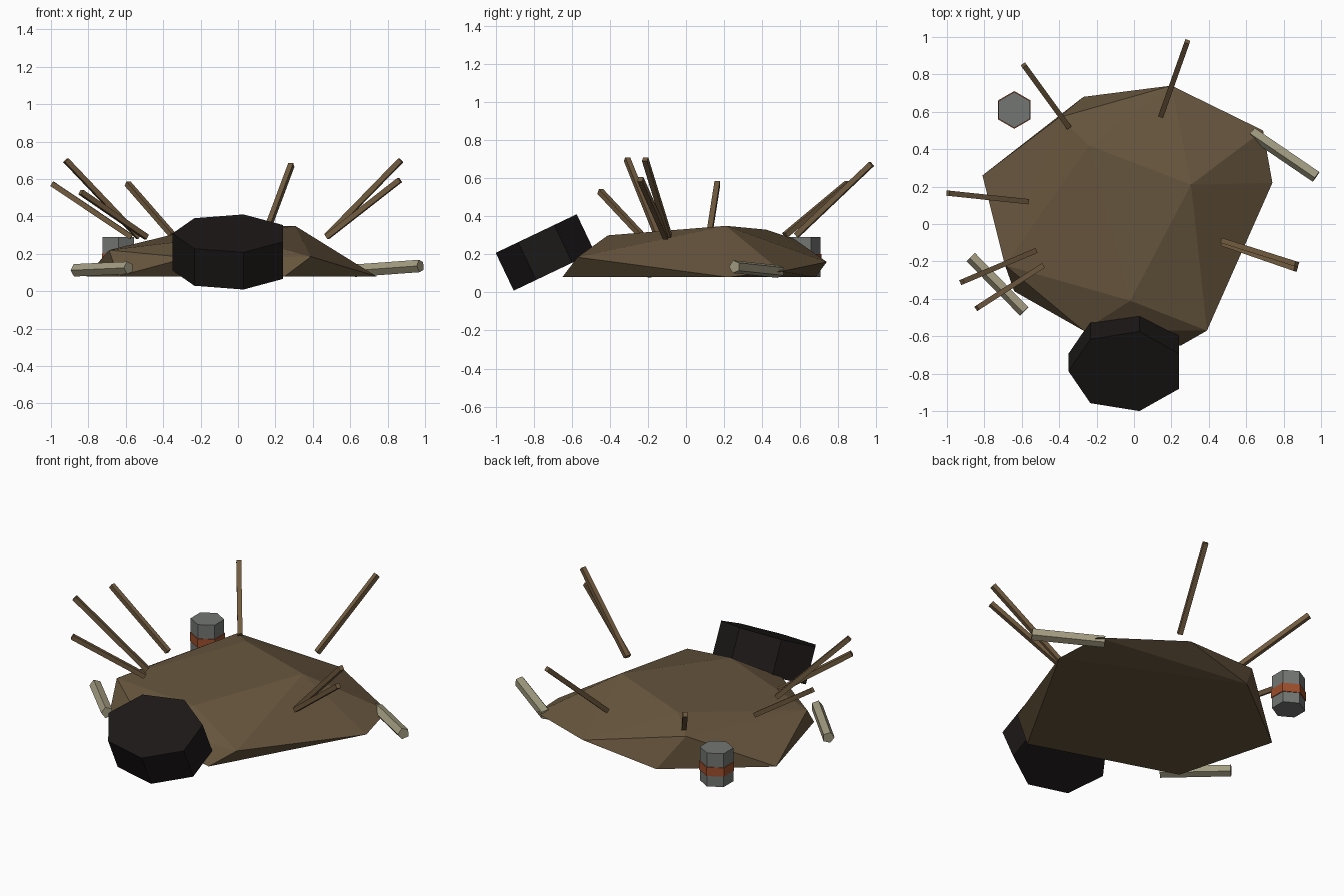
import bpy, bmesh, math
from mathutils import Vector, Matrix

if "Cube" in bpy.data.objects:
    bpy.data.objects.remove(bpy.data.objects["Cube"])


def material(name, rgb):
    m = bpy.data.materials.new(name)
    m.diffuse_color = (*rgb, 1)
    m.use_nodes = True
    m.node_tree.nodes["Principled BSDF"].inputs["Base Color"].default_value = m.diffuse_color
    return m


earth = material("earth", (0.135, 0.092, 0.047))
wood = material("wood", (0.165, 0.105, 0.05))
bone = material("bone", (0.36, 0.33, 0.22))
char = material("char", (0.012, 0.009, 0.009))
metal = material("metal", (0.17, 0.18, 0.17))
rust = material("rust", (0.33, 0.075, 0.025))


def finish(name, bm, mat):
    bmesh.ops.recalc_face_normals(bm, faces=bm.faces)
    me = bpy.data.meshes.new(name)
    bm.to_mesh(me)
    bm.free()
    me.materials.append(mat)
    ob = bpy.data.objects.new(name, me)
    bpy.context.collection.objects.link(ob)
    return ob


def prism(name, sides, radius, depth, matrix, mat, start=0.0):
    """Flat-sided prism centred on its own origin, then placed by matrix."""
    bm = bmesh.new()
    rings = []
    for z in (-depth / 2, depth / 2):
        rings.append([bm.verts.new((radius * math.cos(start + i * math.tau / sides),
                                    radius * math.sin(start + i * math.tau / sides), z))
                      for i in range(sides)])
    lo, hi = rings
    bm.faces.new(lo[::-1])
    bm.faces.new(hi)
    for i in range(sides):
        j = (i + 1) % sides
        bm.faces.new((lo[i], lo[j], hi[j], hi[i]))
    bm.transform(matrix)
    return finish(name, bm, mat)


def bar(name, a, b, sides, radius, mat):
    a, b = Vector(a), Vector(b)
    turn = (b - a).to_track_quat('Z', 'Y').to_matrix().to_4x4()
    prism(name, sides, radius, (b - a).length,
          Matrix.Translation((a + b) / 2) @ turn, mat, math.pi / sides)


# Faceted earth mound: hull of crest, shoulder and ground points
crest = [(-0.24, 0.42, 0.33), (0.305, 0.21, 0.35), (-0.02, -0.41, 0.30)]
shoulder = [(-0.40, 0.57, 0.28), (0.20, 0.74, 0.16), (0.69, 0.50, 0.11),
            (0.39, -0.57, 0.185), (-0.27, -0.57, 0.18), (-0.69, -0.22, 0.22)]
ground = [(0.25, -0.65), (0.74, 0.22), (-0.27, 0.68), (-0.81, 0.26), (-0.64, -0.36)]
bm = bmesh.new()
for p in crest + shoulder + [(x, y, 0.08) for x, y in ground]:
    bm.verts.new(p)
bmesh.ops.convex_hull(bm, input=bm.verts)
bmesh.ops.dissolve_limit(bm, angle_limit=0.01, verts=bm.verts, edges=bm.edges)
finish("mound", bm, earth)

# Tilted seven-sided charred block
prism("charred_block", 7, 0.31, 0.22,
      Matrix.Translation((-0.04, -0.74, 0.21)) @ Matrix.Rotation(math.radians(25.5), 4, 'X')
      @ Matrix.Diagonal((1, 0.78, 1, 1)), char, math.pi)

# Hexagonal canister with a rust band
prism("canister", 6, 0.096, 0.21, Matrix.Translation((-0.64, 0.61, 0.185)), metal, math.pi / 6)
prism("canister_band", 6, 0.101, 0.055, Matrix.Translation((-0.64, 0.61, 0.175)), rust, math.pi / 6)

# Sticks leaning outward
sticks = [((-0.35, 0.52, 0.30), (-0.59, 0.85, 0.575)),
          ((0.145, 0.58, 0.30), (0.285, 0.975, 0.675)),
          ((-0.57, 0.12, 0.29), (-0.995, 0.165, 0.575)),
          ((-0.53, -0.145, 0.29), (-0.92, -0.31, 0.70)),
          ((-0.49, -0.225, 0.29), (-0.84, -0.45, 0.53)),
          ((0.475, -0.09, 0.295), (0.87, -0.215, 0.70)),
          ((0.475, -0.105, 0.29), (0.865, -0.24, 0.595))]
for i, (a, b) in enumerate(sticks, 1):
    bar(f"stick_{i}", a, b, 4, 0.02, wood)

# Pale bones lying at the sides
bar("right_bone", (0.63, 0.49, 0.11), (0.975, 0.255, 0.135), 5, 0.035, bone)
bar("left_bone", (-0.87, -0.175, 0.112), (-0.585, -0.465, 0.125), 5, 0.035, bone)
